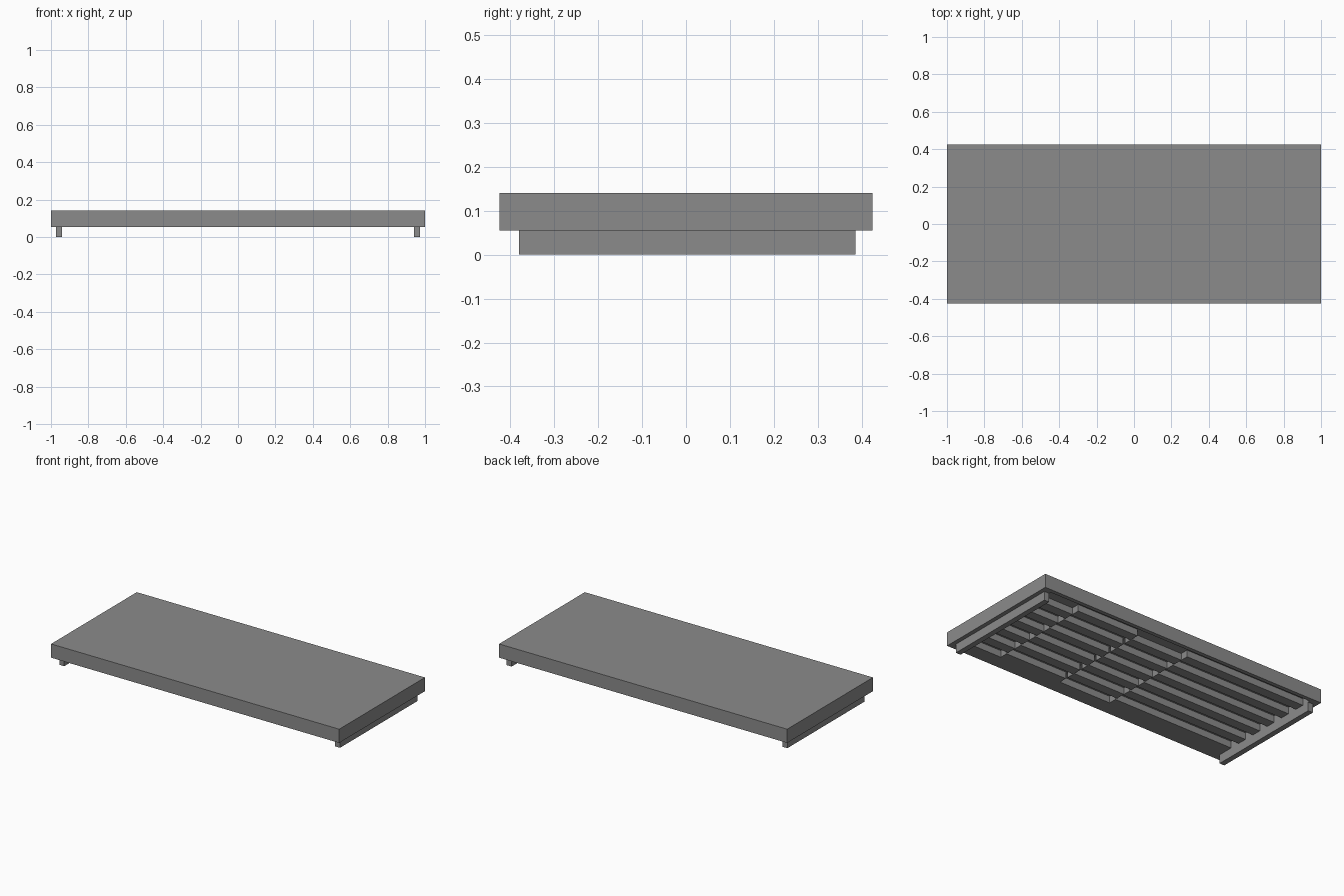
import bpy
import bmesh

if "Cube" in bpy.data.objects:
    bpy.data.objects.remove(bpy.data.objects["Cube"])

grey = bpy.data.materials.new("plain grey")
grey.diffuse_color = (0.26, 0.26, 0.26, 1)
grey.use_nodes = True
grey.node_tree.nodes["Principled BSDF"].inputs["Base Color"].default_value = grey.diffuse_color


def boxes(name, spans):
    """One object made of boxes, each given as (x0, x1, y0, y1, z0, z1)."""
    bm = bmesh.new()
    for x0, x1, y0, y1, z0, z1 in spans:
        verts = bmesh.ops.create_cube(bm, size=1)["verts"]
        for v in verts:
            v.co = (x1 if v.co.x > 0 else x0,
                    y1 if v.co.y > 0 else y0,
                    z1 if v.co.z > 0 else z0)
    mesh = bpy.data.meshes.new(name)
    bm.to_mesh(mesh)
    bm.free()
    mesh.materials.append(grey)
    obj = bpy.data.objects.new(name, mesh)
    bpy.context.collection.objects.link(obj)
    return obj


HALF_X, HALF_Y = 1.0, 0.425
BOTTOM, CEILING, TOP = 0.055, 0.097, 0.141

# Flat deck
boxes("deck", [(-HALF_X, HALF_X, -HALF_Y, HALF_Y, CEILING, TOP)])

# Rim boards hiding the framing
boxes("side_rims", [(-HALF_X, HALF_X, 0.40, HALF_Y, BOTTOM, CEILING),
                    (-HALF_X, HALF_X, -HALF_Y, -0.335, BOTTOM, CEILING)])
boxes("end_rims", [(s - 0.03, s + 0.03, -0.335, 0.40, BOTTOM, CEILING)
                   for s in (-0.97, 0.97)])

# Lengthwise joists, stepping sideways from section to section
SPACING, THICK, STEP = 0.124, 0.06, 0.05
sections = [(0.69, 0.94, 0), (0.26, 0.69, STEP),
            (-0.10, 0.26, 0), (-0.94, -0.10, STEP)]
joists = []
for i in range(6):
    face = 0.29 - i * SPACING
    for x0, x1, shift in sections:
        if i == 5 and shift == 0:
            continue  # this section merges with the wide rim
        y1 = face + shift
        joists.append((x0, x1, y1 - THICK, y1, BOTTOM, CEILING))
# The last line meets the rim
joists.append((-0.94, 0.94, -0.335, -0.33, BOTTOM, CEILING))
boxes("joists", joists)

# Cross rails the deck stands on
for side, x in (("left", -0.957), ("right", 0.957)):
    boxes(side + "_foot_rail", [(x - 0.017, x + 0.017, -0.38, 0.386, 0, BOTTOM)])
